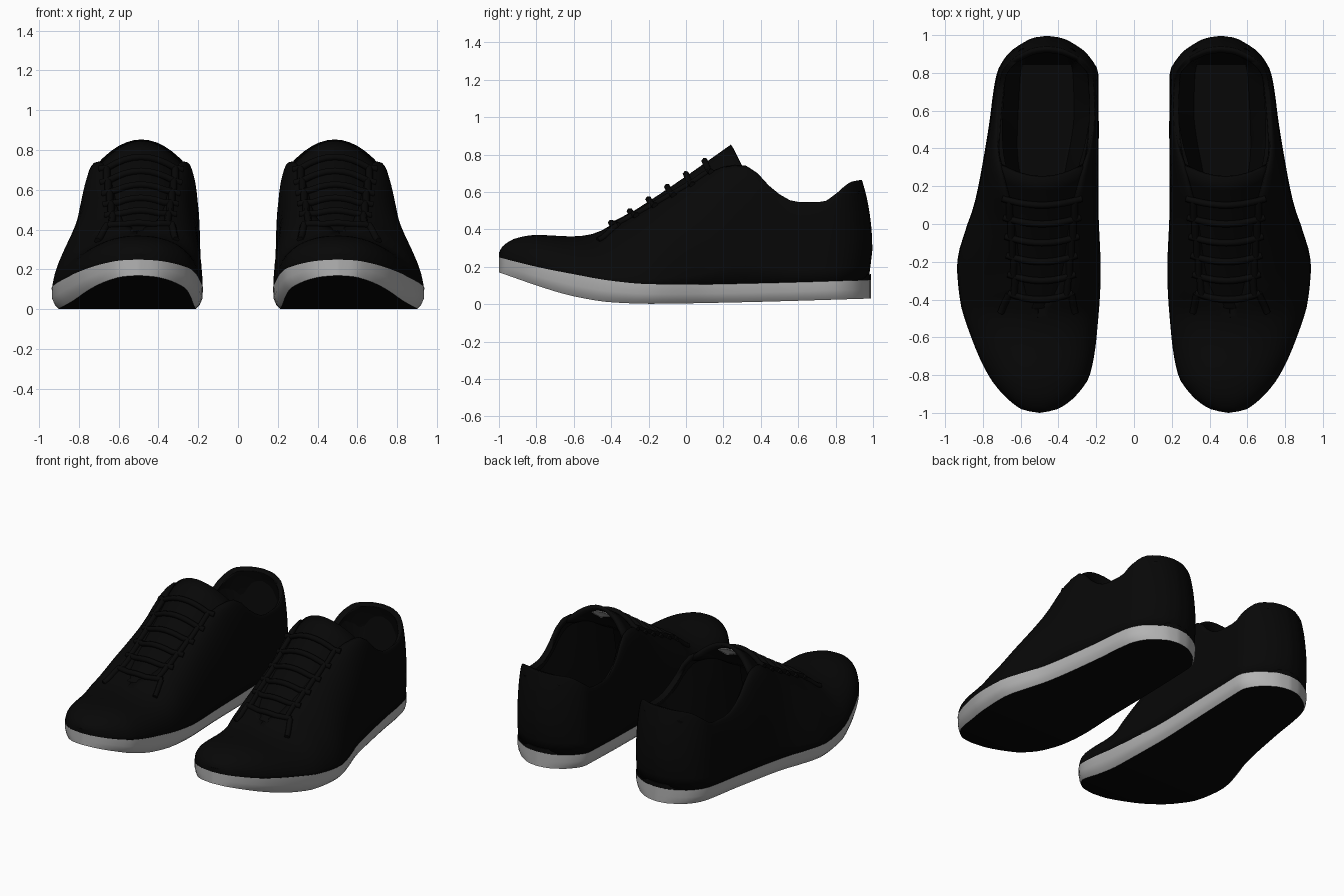
import bpy, bmesh, math
from mathutils import Vector

if "Cube" in bpy.data.objects:
    bpy.data.objects.remove(bpy.data.objects["Cube"])


def material(name, v):
    m = bpy.data.materials.new(name)
    m.diffuse_color = (v, v, v, 1)
    m.use_nodes = True
    m.node_tree.nodes["Principled BSDF"].inputs["Base Color"].default_value = m.diffuse_color
    return m


BLACK = material("black", 0.0022)
GREY = material("sole grey", 0.45)


def smooth(*pairs):
    """Monotone smooth curve through (y, value) pairs."""
    n = len(pairs)
    sl = [(pairs[i+1][1] - pairs[i][1]) / (pairs[i+1][0] - pairs[i][0]) for i in range(n-1)]
    tan = [sl[0]] + [0 if a*b <= 0 else 2*a*b/(a+b) for a, b in zip(sl, sl[1:])] + [sl[-1]]

    def f(y):
        y = min(max(y, pairs[0][0]), pairs[-1][0])
        i = max(j for j in range(n-1) if pairs[j][0] <= y)
        (y0, a), (y1, b) = pairs[i], pairs[i+1]
        h = y1 - y0
        t = (y - y0) / h
        return (a*(1+2*t)*(1-t)**2 + b*t*t*(3-2*t)
                + h*(tan[i]*t*(1-t)**2 - tan[i+1]*t*t*(1-t)))
    return f


# Right shoe described by curves along its length
inner = smooth((-1, .50), (-.985, .42), (-.95, .355), (-.9, .30), (-.8, .235), (-.6, .20), (-.25, .178),
               (.1, .19), (.5, .188), (.8, .19), (.9, .245), (.97, .34), (.99, .39), (1, .46))
outer = smooth((-1, .50), (-.985, .585), (-.95, .64), (-.9, .695), (-.8, .77), (-.6, .86), (-.4, .92),
               (-.22, .935), (0, .88), (.1, .845), (.5, .77), (.8, .725), (.9, .67), (.97, .575), (.99, .53), (1, .46))
edge_mid = smooth((-1, .5), (-.5, .51), (-.3, .49), (.3, .485), (.6, .465), (1, .46))
open_ratio = smooth((-1, 0), (-.45, 0), (-.38, .2), (0, .42), (.25, .66), (.45, .84), (.6, .9), (1, .9))
edge_z = smooth((-1, .27), (-.985, .305), (-.9, .355), (-.8, .37), (-.6, .362), (-.5, .375), (-.38, .43), (-.2, .52),
                (0, .63), (.2, .735), (.3, .745), (.37, .71), (.48, .6), (.6, .545), (.72, .545), (.8, .58), (.93, .655), (1, .665))
band_top = smooth((-1, .25), (-.8, .20), (-.6, .16), (-.4, .125), (-.2, .107), (0, .105), (.4, .112), (1, .13))
band_low = smooth((-1, .17), (-.9, .135), (-.8, .10), (-.6, .042), (-.4, .01), (-.2, .002), (.2, .008), (1, .03))
tongue_z = smooth((-.5, .37), (-.4, .43), (-.2, .555), (0, .69), (.25, .866))
outer_full = smooth((-1, 2.3), (-.75, 2.1), (-.3, 1.6), (0, 1.8), (.3, 2.3), (1, 2.3))
STATIONS = [-math.cos(math.pi*k/48) for k in range(49)]
ARC = [math.pi/2*k/12 for k in range(13)]


def fullness(y, sign):
    return outer_full(y) if sign > 0 else 2.3


def half_open(y):
    return open_ratio(y) * (outer(y) - inner(y)) / 2


def build(name, grids, mats=(BLACK,), rule=None, thick=0):
    """Skin grids of points, weld, and mirror to the other shoe."""
    bm = bmesh.new()
    for rows in grids:
        vs = [[bm.verts.new(p) for p in r] for r in rows]
        for i in range(len(vs)-1):
            for j in range(len(vs[0])-1):
                f = bm.faces.new((vs[i][j], vs[i][j+1], vs[i+1][j+1], vs[i+1][j]))
                f.material_index = rule(j) if rule else 0
                f.smooth = True
    bmesh.ops.remove_doubles(bm, verts=bm.verts, dist=.0005)
    bmesh.ops.dissolve_degenerate(bm, edges=bm.edges, dist=.0001)
    bmesh.ops.recalc_face_normals(bm, faces=bm.faces)
    # outward check: normals should point away from the shoe's middle
    c = Vector((.5, 0, 0))
    if sum((f.calc_center_median() - c).dot(f.normal)*f.calc_area() for f in bm.faces) < 0:
        bmesh.ops.reverse_faces(bm, faces=bm.faces)
    me = bpy.data.meshes.new(name)
    bm.to_mesh(me)
    bm.free()
    for m in mats:
        me.materials.append(m)
    ob = bpy.data.objects.new(name, me)
    bpy.context.collection.objects.link(ob)
    bpy.context.view_layer.objects.active = ob
    ob.select_set(True)
    bpy.ops.object.shade_smooth_by_angle(angle=math.radians(45))
    ob.select_set(False)
    if thick:
        s = ob.modifiers.new("thickness", 'SOLIDIFY')
        s.thickness, s.offset = thick, -1
    ob.modifiers.new("pair", 'MIRROR').use_mirror_merge = False
    return ob


# Upper: each side sweeps from the sole band up to the crest, lacing edge or collar
def upper_side(side, sign):
    rows = []
    for y in STATIONS:
        e, z0, z1 = edge_mid(y) + sign*half_open(y), band_top(y) - .01, edge_z(y)
        p = 2/fullness(y, sign)
        row = []
        for a in ARC:
            c, s = max(math.cos(a), 0)**p, math.sin(a)**p
            if a == ARC[-1]:
                c = 0
            lean = max(0, (y-.75)/.25) * (.06*s**3 + .025*max(0, 1-3*s))
            row.append((e + (side(y)-e)*c, y - lean, z0 + (z1-z0)*s))
        rows.append(row)
    return rows


build("upper", [upper_side(inner, -1), upper_side(outer, 1)], thick=.035)

# Lining: a tapering bowl from the collar down to a narrow footbed
lining = []
for i in range(25):
    y = -.1 + 1.03*i/24
    w = max(half_open(y) - .025, .14 if y < .5 else 0)
    row = []
    for k in range(-14, 15):
        t = k/14
        r = max(abs(t), .64 + .36*(y-.85)/.08)
        row.append((edge_mid(y) + w*t, y, .19 + (edge_z(y)-.05-.19)*max(0, (r-.64)/.36)))
    lining.append(row)
build("lining", [lining])

# Sole: grey side band, black tread and black top
sole = []
for y in STATIONS:
    cx, hw = (inner(y)+outer(y))/2, (outer(y)-inner(y))/2
    lo, hi = band_low(y), band_top(y)
    half = [(0, lo), (.91, lo), (.965, lo+.2*(hi-lo)), (1, (lo+hi)/2), (1.005, hi), (.9, hi), (.8, hi+.03), (0, hi+.03)]
    ring = half + [(-u, z) for u, z in half[-2::-1]]
    sole.append([(cx+u*hw, y - .012*max(0, (y-.75)/.25), z) for u, z in ring])
build("sole", [sole], (BLACK, GREY), lambda j: int(j in (1, 2, 3, 10, 11, 12)))


# Tongue with swept-back corners, and its pale lining label
def tongue_grid(y0, y1, width, drop, sweep=0):
    rows = []
    for i in range(13):
        y = y0 + (y1-y0)*i/12
        w = width(y)
        rows.append([(edge_mid(y)+w*k/6, y + sweep*(k/6)**2*(i/12)**3,
                      tongue_z(y) - 2.5*(w*k/6)**2 - drop) for k in range(-6, 7)])
    return rows


build("tongue", [tongue_grid(-.5, .24, lambda y: half_open(y)+.03, .006, .07)], thick=.025)
build("tongue_label", [tongue_grid(.1, .215, lambda y: .1, .04)], (GREY,), thick=.006)


# Laces: cords following the tongue and eyelet edges
def surface(y, u):
    e, mid = half_open(y), edge_mid(y)
    if abs(u) <= e:
        return max(tongue_z(y) - 2.5*u*u, edge_z(y))
    n = fullness(y, u)
    reach = (outer(y) - mid if u > 0 else mid - inner(y)) - e
    c = min(1, (abs(u)-e)/reach)
    z0 = band_top(y)
    return z0 + (edge_z(y)-z0) * (1 - c**n)**(1/n)


paths = []
for k in range(6):
    y, w = -.40 + .1*k, .17 + .008*k
    paths.append([(y + .035*(abs(t)/5)**2, w*t/5) for t in range(-5, 6)])
    for s in (-1, 1):    # short links between neighbouring rows
        if k < 5:
            paths.append([(y + .025 + .1*t/3, s*(w - .03)) for t in range(4)])
for s in (-1, 1):        # loose ends
    paths.append([(-.37 - .025*t, s*(.165 + .008*t)) for t in range(5)])

cu = bpy.data.curves.new("laces", 'CURVE')
cu.dimensions = '3D'
cu.bevel_depth, cu.bevel_resolution, cu.use_fill_caps = .018, 1, True
cu.materials.append(BLACK)
for path in paths:
    for s in (-1, 1):
        sp = cu.splines.new('POLY')
        sp.points.add(len(path)-1)
        for pt, (y, u) in zip(sp.points, path):
            pt.co = (s*(edge_mid(y)+u), y, surface(y, u)+.005, 1)
bpy.context.collection.objects.link(bpy.data.objects.new("laces", cu))
